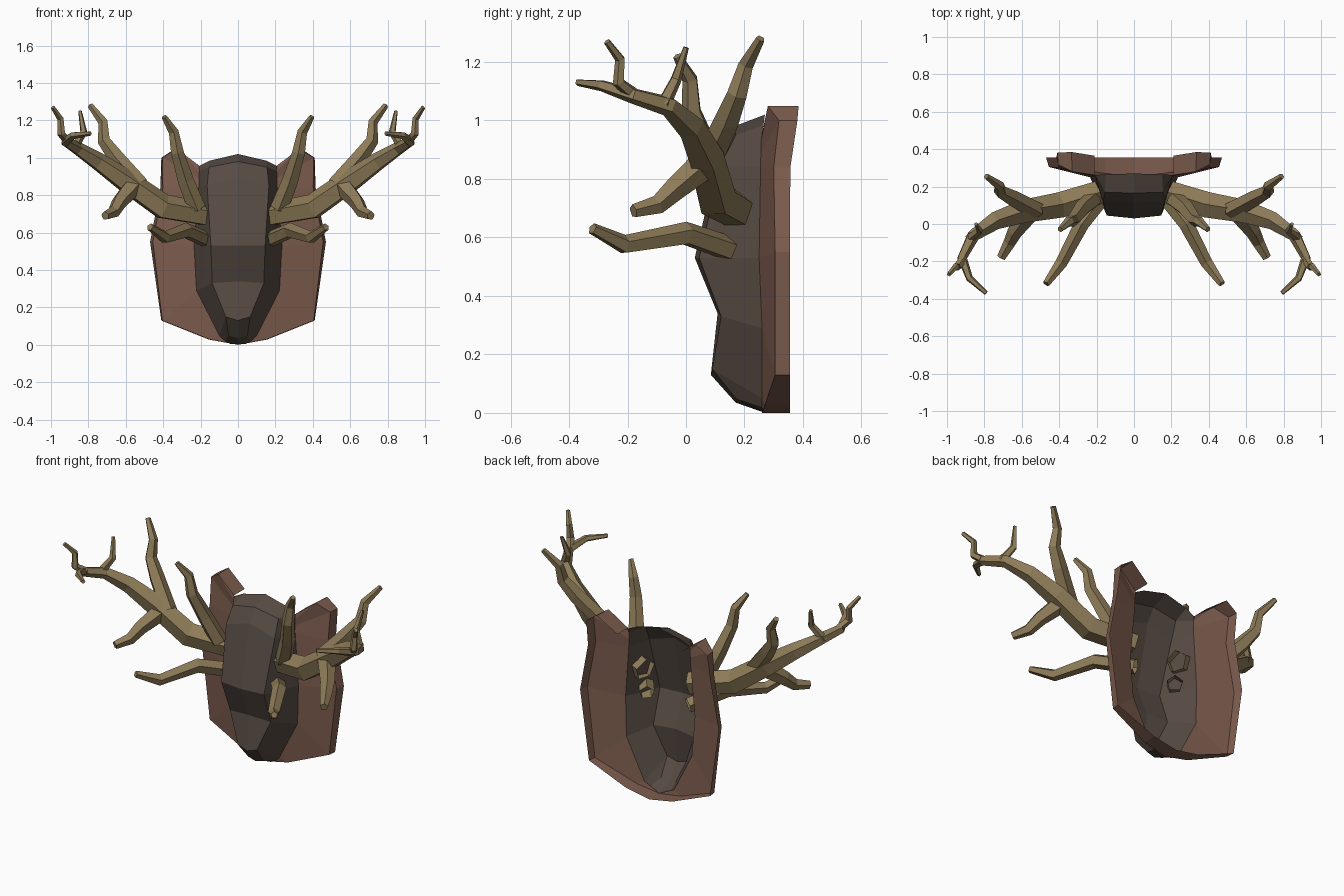
import bpy, math
from mathutils import Vector


def material(name, rgb):
    m = bpy.data.materials.new(name)
    m.diffuse_color = (*rgb, 1)
    return m


HORN = material("antler_tan", (0.27, 0.20, 0.098))
WOOD = material("plaque_brown", (0.205, 0.108, 0.077))
HIDE = material("head_dark_brown", (0.094, 0.07, 0.056))


def add_mesh(name, verts, faces, mat, mirror=False):
    me = bpy.data.meshes.new(name)
    me.from_pydata([tuple(v) for v in verts], [], faces)
    me.materials.append(mat)
    ob = bpy.data.objects.new(name, me)
    bpy.context.collection.objects.link(ob)
    if mirror:
        mod = ob.modifiers.new("mirror", 'MIRROR')
        mod.use_clip = True
        mod.merge_threshold = 0.001
    return ob


def grid(name, rows, mat):
    """Skin a list of equal-length point rows and mirror it across x."""
    n = len(rows[0])
    faces = [(i * n + j, i * n + j + 1, (i + 1) * n + j + 1, (i + 1) * n + j)
             for i in range(len(rows) - 1) for j in range(n - 1)]
    return add_mesh(name, [p for r in rows for p in r], faces, mat, True)


# Head: open-backed shell, rows run from outer back edge to front centre
head = [
    [(.21, .262, .955), (.15, .265, .985), (0, .27, 1.02)],
    [(.207, .258, .93), (.155, .17, .95), (0, .165, .98)],
    [(.21, .255, .84), (.165, .12, .85), (0, .115, .90)],
    [(.235, .25, .53), (.145, .045, .53), (0, .03, .53)],
    [(.222, .26, .29), (.138, .12, .33), (0, .108, .34)],
    [(.10, .26, .05), (.065, .09, .15), (0, .085, .13)],
    [(.07, .26, .02), (.05, .17, .05), (0, .17, .035)],
    [(.04, .262, .005), (.025, .262, .004), (0, .262, .003)],
]
grid("head", head, HIDE)

# Plaque: sloped shield front around the head, plus a rim; the back is open
plaque = [  # inner edge, front outer edge, back outer edge
    [(.205, .26, .955), (.21, .262, .96), (.21, .365, .96)],
    [(.207, .257, .93), (.33, .28, 1.05), (.335, .385, 1.05)],
    [(.208, .256, .89), (.405, .318, 1.0), (.41, .381, 1.0)],
    [(.21, .255, .84), (.402, .30, .84), (.415, .357, .84)],
    [(.235, .25, .53), (.455, .305, .55), (.47, .355, .55)],
    [(.222, .26, .29), (.405, .305, .13), (.41, .355, .13)],
    [(.10, .26, .05), (.15, .27, .028), (.155, .355, .028)],
    [(0, .26, .003), (0, .26, 0), (0, .355, 0)],
]
grid("plaque", plaque, WOOD)


def tube(name, path, radii, side, sides=5):
    """Faceted tapering branch: open at the root, closed at the tip."""
    pts = [Vector((p[0] * side, p[1], p[2])) for p in path]
    verts, faces, normal = [], [], Vector((0, 0, 1))
    for i, p in enumerate(pts):
        a = pts[max(i - 1, 0)]
        b = pts[min(i + 1, len(pts) - 1)]
        t = ((p - a).normalized() + (b - p).normalized()).normalized()
        if i == 0 and abs(t.z) > 0.8:
            normal = Vector((0, -1, 0))
        normal = (normal - t * normal.dot(t)).normalized()
        bi = t.cross(normal)
        for k in range(sides):
            ang = 2 * math.pi * k / sides * side
            verts.append(p + (normal * math.cos(ang) + bi * math.sin(ang)) * radii[i])
    for i in range(len(pts) - 1):
        for k in range(sides):
            k2 = (k + 1) % sides
            f = (i * sides + k, i * sides + k2, (i + 1) * sides + k2, (i + 1) * sides + k)
            faces.append(f if side > 0 else f[::-1])
    end = tuple(range((len(pts) - 1) * sides, len(pts) * sides))
    faces.append(end if side > 0 else end[::-1])
    add_mesh(name, verts, faces, HORN)


# Antler parts for one side: centre line and radii
branches = {
    "antler_beam": ([(.15, .18, .69), (.40, .10, .735), (.60, .065, .875), (.75, .015, .98),
                     (.86, -.06, 1.05), (.92, -.18, 1.085), (.88, -.29, 1.12), (.79, -.37, 1.13)],
                    [.065, .072, .065, .05, .036, .028, .02, .012]),
    "outer_tip": ([(.91, -.18, 1.09), (.945, -.23, 1.13), (.95, -.225, 1.21), (.99, -.27, 1.27)],
                  [.024, .022, .018, .012]),
    "inner_tip": ([(.88, -.08, 1.05), (.825, -.035, 1.14), (.845, 0, 1.25)],
                  [.026, .02, .01]),
    "rear_tine": ([(.52, .07, .85), (.65, .14, 1.0), (.715, .175, 1.09),
                   (.72, .205, 1.19), (.79, .255, 1.28)],
                  [.05, .045, .036, .027, .016]),
    "front_tine": ([(.56, .06, .85), (.635, -.04, .765), (.665, -.10, .71), (.71, -.18, .69)],
                   [.055, .042, .034, .024]),
    "upper_tine": ([(.22, .13, .73), (.28, .08, .88), (.325, .02, 1.03),
                    (.345, .015, 1.14), (.395, -.03, 1.22)],
                   [.05, .045, .036, .028, .015]),
    "brow_tine": ([(.14, .18, .55), (.28, 0, .612), (.39, -.21, .575), (.47, -.32, .63)],
                  [.045, .042, .034, .02]),
}
for side, label in ((1, "right"), (-1, "left")):
    for part, (path, radii) in branches.items():
        tube(f"{part}_{label}", path, radii, side)
